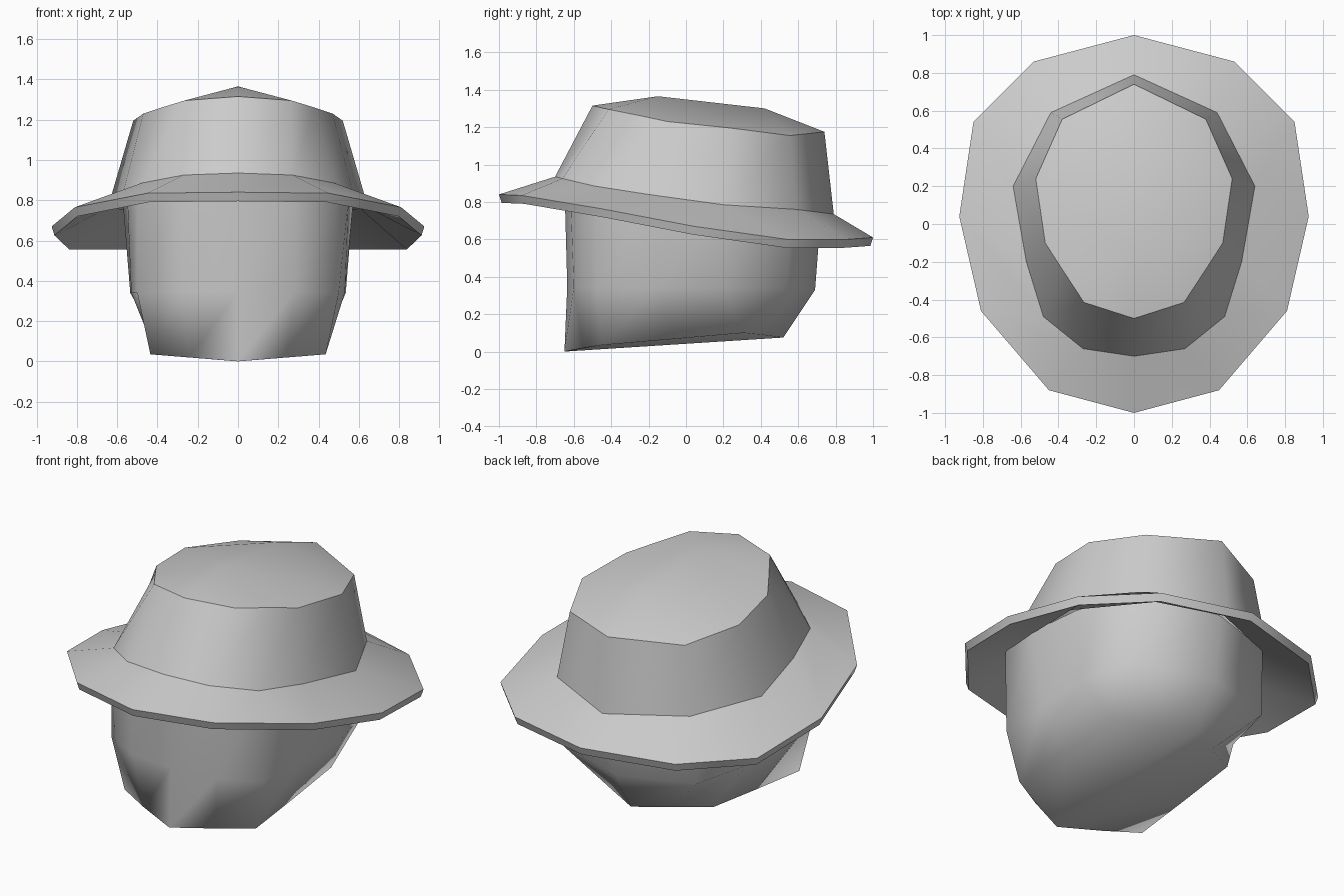
import bpy
import math

old = bpy.data.objects.get("Cube")
if old:
    bpy.data.objects.remove(old, do_unlink=True)

clay = bpy.data.materials.new("plain grey")
clay.use_nodes = True
grey = (0.6, 0.6, 0.6, 1)
clay.diffuse_color = grey
clay.node_tree.nodes["Principled BSDF"].inputs["Base Color"].default_value = grey

SIDES = 12


def mirror_ring(half):
    """Close a half outline, listed front to back, into a full ring."""
    return half + [(-x, y, z) for x, y, z in reversed(half[1:-1])]


def shift_ring(ring, scale, drop):
    return [(x * scale, y * scale, z - drop) for x, y, z in ring]


def bridge(a, b):
    """Quads joining ring number a up to ring number b."""
    quads = []
    for i in range(SIDES):
        j = (i + 1) % SIDES
        quads.append((a * SIDES + i, a * SIDES + j, b * SIDES + j, b * SIDES + i))
    return quads


def make_part(name, rings, faces, smooth_angle, extra=()):
    verts = [p for ring in rings for p in ring] + list(extra)
    mesh = bpy.data.meshes.new(name)
    mesh.from_pydata(verts, [], faces)
    mesh.materials.append(clay)
    part = bpy.data.objects.new(name, mesh)
    bpy.context.collection.objects.link(part)
    bpy.ops.object.select_all(action="DESELECT")
    part.select_set(True)
    bpy.context.view_layer.objects.active = part
    bpy.ops.object.shade_smooth_by_angle(angle=math.radians(smooth_angle))


# Half outlines from front to back on the model's left
brim_edge = mirror_ring([
    (0, -1, 0.84), (0.45, -0.88, 0.835), (0.81, -0.46, 0.765),
    (0.925, 0.04, 0.67), (0.85, 0.54, 0.6), (0.53, 0.86, 0.6), (0, 1, 0.61)])
crown_base = mirror_ring([
    (0, -0.7, 0.935), (0.27, -0.66, 0.925), (0.48, -0.49, 0.885),
    (0.57, -0.2, 0.84), (0.64, 0.2, 0.785), (0.44, 0.59, 0.76), (0, 0.79, 0.735)])
crown_top = mirror_ring([
    (0, -0.5, 1.315), (0.265, -0.415, 1.295), (0.38, -0.24, 1.26),
    (0.47, -0.1, 1.23), (0.52, 0.24, 1.195), (0.38, 0.555, 1.155), (0, 0.74, 1.175)])
head_top = mirror_ring([
    (0, -0.65, 0.9), (0.28, -0.62, 0.89), (0.5, -0.49, 0.85),
    (0.55, -0.2, 0.82), (0.57, 0.2, 0.77), (0.44, 0.56, 0.74), (0, 0.72, 0.72)])
head_middle = mirror_ring([
    (0, -0.635, 0.35), (0.28, -0.6, 0.345), (0.5, -0.48, 0.34),
    (0.53, -0.15, 0.34), (0.535, 0.2, 0.34), (0.45, 0.54, 0.34), (0, 0.69, 0.33)])
jaw = mirror_ring([
    (0, -0.65, 0), (0.24, -0.55, 0.02), (0.435, -0.45, 0.035),
    (0.42, -0.07, 0.067), (0.4, 0.31, 0.1), (0.2, 0.42, 0.088), (0, 0.52, 0.075)])

# Crown: sloping wall and a low ridged cap
ridge = [(0, -0.15, 1.365), (0, 0.42, 1.3)]
front_peak = 2 * SIDES
back_peak = front_peak + 1
split = 4
crown_faces = bridge(0, 1)
for i in range(SIDES):
    at_back = split <= i < SIDES - split
    peak = back_peak if at_back else front_peak
    crown_faces.append((SIDES + i, SIDES + (i + 1) % SIDES, peak))
crown_faces.append((SIDES + split, back_peak, front_peak))
crown_faces.append((2 * SIDES - split, front_peak, back_peak))
make_part("hat_crown", [crown_base, crown_top], crown_faces, 50, ridge)

# Brim: thin tilted disc whose underside rises to meet the crown
brim_rings = [
    shift_ring(crown_base, 0.95, 0.025),
    shift_ring(brim_edge, 0.985, 0.045),
    brim_edge,
    crown_base,
]
brim_faces = bridge(0, 1) + bridge(1, 2) + bridge(2, 3)
make_part("hat_brim", brim_rings, brim_faces, 43)

# Head: tapering block with a slightly keeled underside
head_faces = bridge(0, 1) + bridge(1, 2)
head_faces += [(0, i + 1, i) for i in range(1, SIDES - 1)]
make_part("head", [jaw, head_middle, head_top], head_faces, 75)
